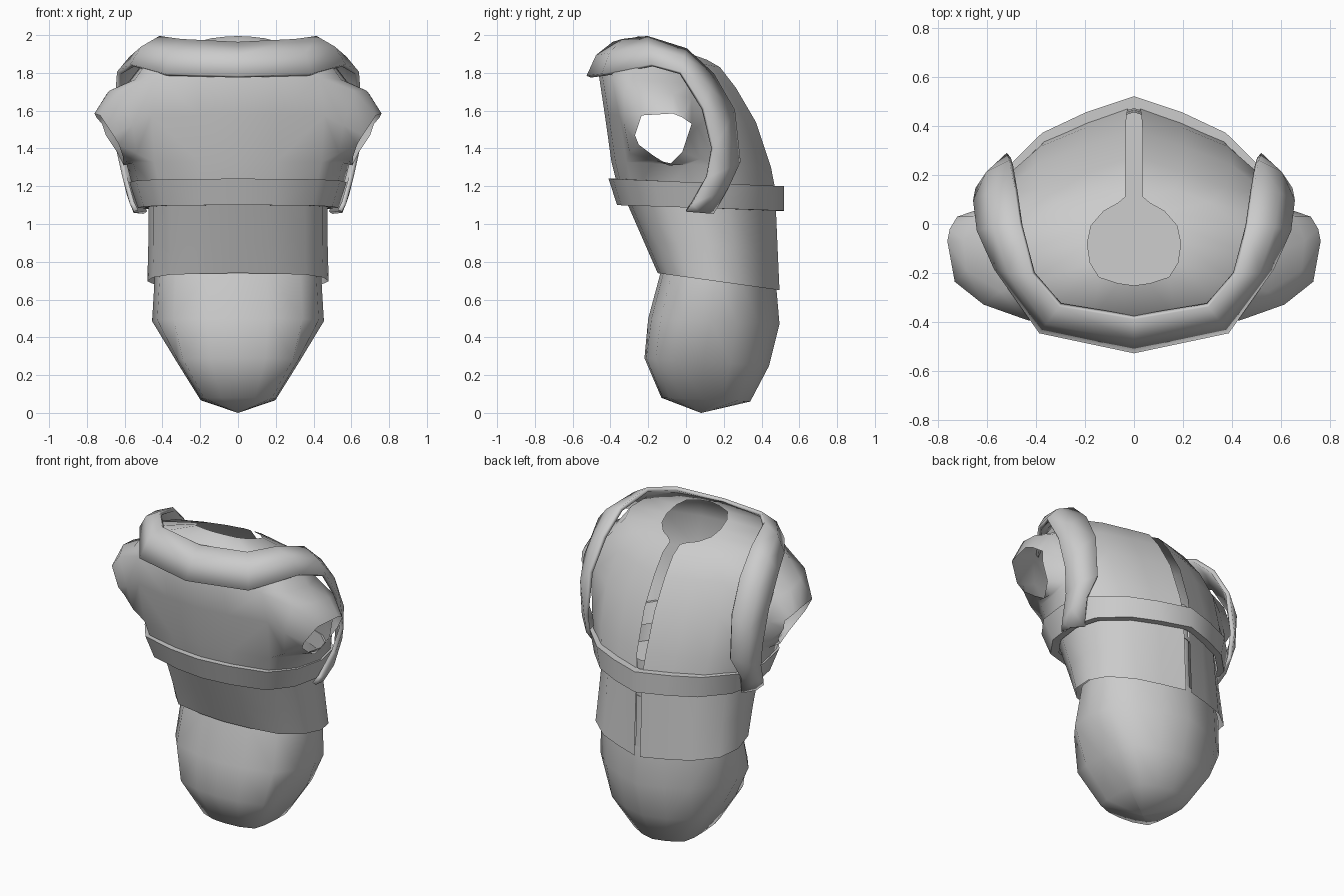
import bpy, bmesh, math
from mathutils import Vector

if "Cube" in bpy.data.objects:
    bpy.data.objects.remove(bpy.data.objects["Cube"])

# half cross-section, front centre to back centre: (width factor, depth factor)
SECTION = [(0, -1), (0.35, -0.95), (0.75, -0.81), (0.94, -0.49), (1, -0.05),
           (0.92, 0.35), (0.65, 0.68), (0.34, 0.86), (0, 1)]
# squarer version for the leg openings
BOXY = [(0, -1), (0.45, -0.97), (0.9, -0.82), (0.98, -0.49), (1, -0.05),
        (0.98, 0.38), (0.88, 0.7), (0.45, 0.9), (0, 1)]


def ring(zf, zb, yf, yb, w, slit=0.0, section=SECTION):
    """Tilted half ring; slit keeps the back edge away from the centre plane."""
    pts = []
    for i, (fx, fy) in enumerate(section):
        x = slit if i == len(section) - 1 else fx * w
        y = (yf + yb) / 2 + fy * (yb - yf) / 2
        pts.append(Vector((x, y, zf + (zb - zf) * (1 + fy) / 2)))
    return pts


def grid_faces(bm, rows, closed=False, skip=()):
    vs = [[bm.verts.new(p) for p in r] for r in rows]
    n = len(vs)
    for r in range(n if closed else n - 1):
        for c in range(len(vs[0]) - 1):
            if (r, c) not in skip:
                a, b = vs[r], vs[(r + 1) % n]
                bm.faces.new((a[c], a[c + 1], b[c + 1], b[c]))
    return vs


def finish(bm, name, angle=50, thickness=0.0):
    bmesh.ops.remove_doubles(bm, verts=bm.verts, dist=0.0005)
    bmesh.ops.recalc_face_normals(bm, faces=bm.faces)
    me = bpy.data.meshes.new(name)
    bm.to_mesh(me)
    bm.free()
    ob = bpy.data.objects.new(name, me)
    bpy.context.collection.objects.link(ob)
    bpy.ops.object.select_all(action='DESELECT')
    ob.select_set(True)
    bpy.context.view_layer.objects.active = ob
    bpy.ops.object.shade_smooth_by_angle(angle=math.radians(angle))
    mir = ob.modifiers.new("mirror", 'MIRROR')
    mir.use_clip = True
    mir.merge_threshold = 0.001
    if thickness:
        sol = ob.modifiers.new("thickness", 'SOLIDIFY')
        sol.thickness = thickness
        sol.offset = 0
    return ob


def loft(name, rings, closed=False):
    bm = bmesh.new()
    grid_faces(bm, [ring(*r) for r in rings], closed)
    return finish(bm, name)


# pelvis
loft("pelvis", [
    (0.76, 0.70, -0.13, 0.475, 0.44),
    (0.50, 0.47, -0.20, 0.495, 0.455),
    (0.29, 0.25, -0.22, 0.44, 0.325, 0, BOXY),
    (0.08, 0.06, -0.13, 0.34, 0.20, 0, BOXY),
    (0.00, 0.00, 0.079, 0.081, 0.0)])

# waist, open down the back
loft("waist", [
    (1.14, 1.10, -0.325, 0.475, 0.475, 0.02),
    (0.90, 0.87, -0.22, 0.485, 0.475, 0.02),
    (0.74, 0.65, -0.15, 0.495, 0.48, 0.02)])

# strip behind the waist slit
bm = bmesh.new()
grid_faces(bm, [[Vector((0, y, z)), Vector((0.035, y - 0.012, z))]
                for y, z in ((0.455, 1.25), (0.465, 0.88), (0.475, 0.66))])
finish(bm, "back_strip")

# inner floor at the top of the waist
bm = bmesh.new()
bm.faces.new([bm.verts.new(p) for p in ring(1.04, 1.02, -0.28, 0.465, 0.47)])
finish(bm, "inner_floor")

# belt
loft("belt", [
    (1.10, 1.07, -0.365, 0.52, 0.53),
    (1.24, 1.20, -0.41, 0.52, 0.575),
    (1.24, 1.20, -0.37, 0.47, 0.54),
    (1.10, 1.07, -0.315, 0.475, 0.49)], closed=True)

# chest with neck opening, back slit and arm openings
bm = bmesh.new()
chest = [(1.15, 1.12, -0.35, 0.485, 0.54, 0.02),
         (1.33, 1.30, -0.395, 0.45, 0.59, 0.03),
         (1.58, 1.54, -0.43, 0.37, 0.61, 0.035),
         (1.78, 1.72, -0.46, 0.265, 0.58, 0.035),
         (1.94, 1.83, -0.40, 0.18, 0.475, 0.035),
         (1.995, 1.87, -0.25, 0.11, 0.19, 0.035)]
hole = {(r, c) for r in (1, 2) for c in (2, 3, 4)}
vs = grid_faces(bm, [ring(*r) for r in chest], skip=hole)
# short sleeves flare from the chest hole to the arm rim
edge = [vs[r][c] for r, c in ((1, 2), (1, 3), (1, 4), (1, 5), (2, 5),
                              (3, 5), (3, 4), (3, 3), (3, 2), (2, 2))]
rim = [Vector(p) for p in (
    (0.63, -0.25, 1.42), (0.61, -0.17, 1.36), (0.605, -0.09, 1.31), (0.64, -0.02, 1.38),
    (0.70, 0.01, 1.47), (0.72, 0.03, 1.53), (0.75, -0.02, 1.565), (0.76, -0.07, 1.585),
    (0.73, -0.235, 1.575), (0.66, -0.27, 1.47))]
mid = []
for e, p in zip(edge, rim):
    m = (e.co + p) / 2
    # rounded shoulder: top side bulges upward, front side forward
    lift = 0.03 if e.co.z > 1.65 else 0
    push = -0.015 if e.co.y < -0.2 else 0
    mid.append(bm.verts.new(m + Vector((lift, push, lift))))
rim = [bm.verts.new(p) for p in rim]
for a, b in ((edge, mid), (mid, rim)):
    for i in range(10):
        j = (i + 1) % 10
        bm.faces.new((a[i], a[j], b[j], b[i]))
for c in (3, 4):
    bm.verts.remove(vs[2][c])
finish(bm, "chest", 70)

# shoulder sash: lower/front edge and upper/back edge with a raised middle
outer = [(0, -0.515, 1.78), (0.38, -0.435, 1.79), (0.56, -0.18, 1.84), (0.63, -0.03, 1.80),
         (0.645, 0.09, 1.61), (0.635, 0.14, 1.40), (0.60, 0.11, 1.25), (0.56, 0.03, 1.11),
         (0.54, 0.00, 1.07)]
inner = [(0, -0.38, 1.955), (0.30, -0.33, 1.97), (0.41, -0.20, 1.985), (0.46, 0.00, 1.92),
         (0.48, 0.14, 1.79), (0.50, 0.25, 1.60), (0.51, 0.28, 1.33), (0.54, 0.22, 1.20),
         (0.49, 0.14, 1.06)]
outer, inner = [Vector(p) for p in outer], [Vector(p) for p in inner]
middle = []
for a, b in zip(outer, inner):
    m = (a + b) / 2
    out = m - Vector((0, 0, 1.4))
    if m.z < 1.4:
        out.z = 0
    m += out.normalized() * 0.027
    if a.x == 0:
        m.x = 0
    middle.append(m)
bm = bmesh.new()
grid_faces(bm, [outer, middle, inner])
finish(bm, "shoulder_sash", 60, 0.025)
